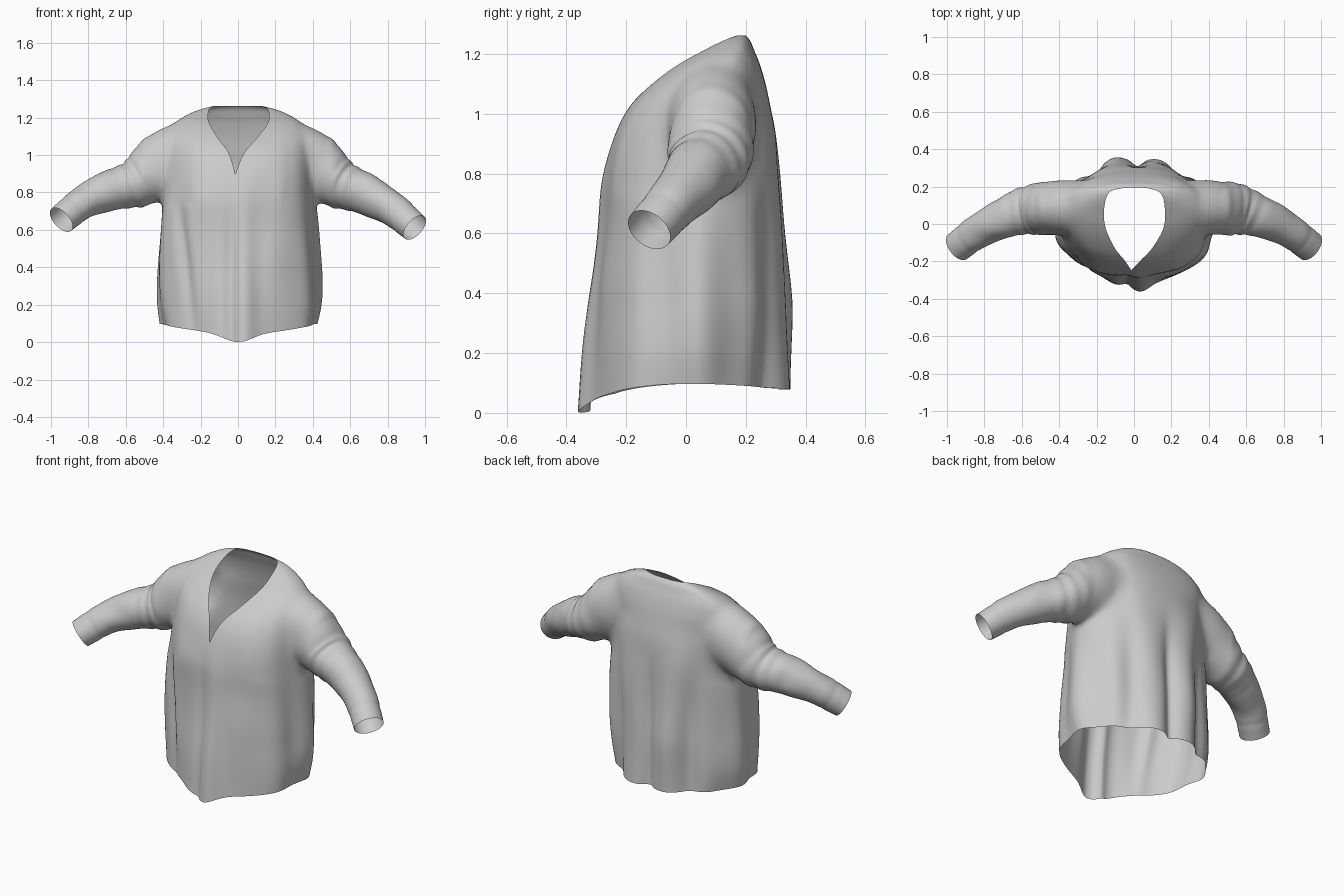
import bpy, bmesh, math
from mathutils import Vector, noise

if "Cube" in bpy.data.objects:
    bpy.data.objects.remove(bpy.data.objects["Cube"])


def spline(pts, steps):
    """Catmull-Rom interpolation of tuples of any length."""
    out = []
    n = len(pts)
    for i in range(n - 1):
        a, b, c, d = pts[max(i - 1, 0)], pts[i], pts[i + 1], pts[min(i + 2, n - 1)]
        for k in range(steps):
            t = k / steps
            out.append(tuple(0.5 * (2 * q + (r - p) * t + (2 * p - 5 * q + 4 * r - s) * t * t
                                    + (3 * q - p - 3 * r + s) * t ** 3)
                             for p, q, r, s in zip(a, b, c, d)))
    out.append(tuple(pts[-1]))
    return out


def loft(name, rings):
    """Closed solid through rings, with a fan cap at both ends."""
    bm = bmesh.new()
    rows = [[bm.verts.new(p) for p in ring] for ring in rings]
    n = len(rows[0])
    for lo, hi in zip(rows, rows[1:]):
        for i in range(n):
            bm.faces.new((lo[i], lo[(i + 1) % n], hi[(i + 1) % n], hi[i]))
    for row in (rows[0], rows[-1]):
        mid = bm.verts.new(sum((v.co for v in row), Vector()) / n)
        for i in range(n):
            bm.faces.new((row[i], row[(i + 1) % n], mid))
    bmesh.ops.recalc_face_normals(bm, faces=bm.faces)
    me = bpy.data.meshes.new(name)
    bm.to_mesh(me)
    bm.free()
    ob = bpy.data.objects.new(name, me)
    bpy.context.collection.objects.link(ob)
    return ob


def bump(x, mid, width):
    return math.exp(-((x - mid) / width) ** 2)


def ramp(v, lo, hi):
    t = min(max((v - lo) / (hi - lo), 0), 1)
    return t * t * (3 - 2 * t)


# Torso: half width, front y, back y, front z, side z, back z, squareness
LEVELS = [
    (.412, -.315, .342, .046, .097, .078, .96),
    (.430, -.305, .338, .21, .22, .21, .96),
    (.435, -.292, .334, .38, .38, .38, .96),
    (.425, -.276, .324, .60, .60, .60, .95),
    (.405, -.266, .314, .78, .78, .78, .92),
    (.390, -.240, .302, .92, .92, .92, .90),
    (.380, -.192, .283, 1.02, 1.02, 1.02, .86),
    (.375, -.115, .266, 1.10, 1.10, 1.10, .80),
    (.348, -.030, .247, 1.165, 1.165, 1.165, .80),
    (.285, .048, .229, 1.21, 1.21, 1.21, .82),
    (.205, .110, .215, 1.243, 1.243, 1.243, .82),
    (.130, .150, .200, 1.262, 1.262, 1.262, .90),
]
SIDES = 160


def torso_ring(a, yf, yb, zf, zs, zb, p):
    cy, ry = (yf + yb) / 2, (yb - yf) / 2
    ring = []
    for i in range(SIDES):
        t = math.tau * i / SIDES
        c, s = math.cos(t), math.sin(t)
        # Fuller on the right front, slimmer on the left front and back
        low = 1 - ramp(zs, .35, .95)
        q = p - .10 if (c > 0 and s < 0) else p + .06 * low
        x = a * math.copysign(abs(c) ** q, c)
        y = cy + ry * math.copysign(abs(s) ** q, s)
        z = zs + ((zb if s > 0 else zf) - zs) * s * s
        low = 1 - ramp(z, .35, .95)
        w = abs(s)
        # Hanging pleats on the back and front
        if s > 0:
            d = low * (.026 * bump(x, -.10, .07) + .018 * bump(x, .13, .07)
                       - .030 * bump(x, .02, .035) - .03 * bump(x, -.23, .05)
                       - .03 * bump(x, .26, .05))
        else:
            d = low * (.036 * bump(x, .03, .06) - .015 * bump(x, -.035, .025)
                       + .012 * bump(x, -.1, .05))
            d -= .035 * bump(x + .1 * (z - .5), -.29, .03) * bump(z, .5, .35)
            d += .012 * (bump(x, .2, .1) + bump(x, -.2, .1)) * bump(z, .78, .12)
            z -= .046 * bump(x, .0, .1) * (1 - ramp(z, .03, .3))
        d *= w
        d += .012 * low * math.sin(9 * t + 2 * z) * (1 - w)
        d += .018 * noise.noise((x * 5, y * 5 + 3, z * 2.5)) * (1 - ramp(z, .8, 1.1))
        ring.append((x + c * d, y + s * d, z))
    return ring


torso = loft("shirt", [torso_ring(*l) for l in spline(LEVELS, 8)])

# Sleeves: centre x y z, horizontal radius, vertical radius
SLEEVE = [
    (.22, .095, 1.045, .125, .135),
    (.34, .092, .990, .148, .178),
    (.44, .085, .917, .148, .163),
    (.55, .075, .842, .134, .130),
    (.70, .030, .785, .108, .107),
    (.84, -.045, .700, .089, .088),
    (.945, -.123, .612, .082, .078),
]


def sleeve_rings(side):
    path = spline(SLEEVE, 12)
    rings = []
    for i, (x, y, z, ry, rz) in enumerate(path):
        a, b = path[max(i - 1, 0)], path[min(i + 1, len(path) - 1)]
        tan = (Vector(b[:3]) - Vector(a[:3])).normalized()
        h = tan.cross(Vector((0, 0, 1))).normalized()
        v = h.cross(tan)
        lift = .042 * ramp(x, .45, .95) if side < 0 else 0
        ring = []
        for k in range(64):
            t = math.tau * k / 64
            # Elbow wrinkles, soft noise and the cuff seam
            g = .0035 * math.sin(x * 95 + 2 * math.sin(t + side)) * bump(x, .57, .08)
            p = Vector((x, y, z)) + h * math.cos(t) * ry + v * math.sin(t) * rz
            g += .008 * noise.noise(p * 8 + Vector((side, 0, 0))) * (1 - ramp(x, .8, .95))
            g -= .003 * bump(x, .885, .008)
            p += (h * math.cos(t) + v * math.sin(t)) * g
            ring.append((side * p.x, p.y, p.z + lift))
        rings.append(ring)
    return rings


sleeves = [loft("sleeve_cutter", sleeve_rings(s)) for s in (1, -1)]
cuffs = [Vector((s * .945, -.123, .612 + (.042 if s < 0 else 0))) for s in (1, -1)]

# Neck opening: plan outline of the V neck
NECK = [(-.014, -.247), (-.05, -.195), (-.105, -.125), (-.152, -.02), (-.160, .08),
        (-.135, .165), (-.07, .190), (0, .194), (.08, .190), (.145, .160),
        (.165, .08), (.158, -.02), (.100, -.125), (.035, -.195), (-.014, -.247)]
outline = spline(NECK, 6)[:-1]
neck = loft("neck_cutter", [[(x, y, z) for x, y in outline] for z in (.8, 1.5)])

# Join the parts into one skin
bpy.context.view_layer.objects.active = torso
for ob, op in [(s, 'UNION') for s in sleeves] + [(neck, 'DIFFERENCE')]:
    m = torso.modifiers.new("join", 'BOOLEAN')
    m.operation, m.object, m.solver = op, ob, 'EXACT'
    bpy.ops.object.modifier_apply(modifier=m.name)
    bpy.data.objects.remove(ob)

# Open the hem, cuffs and neck
poly = [(x * 1.004, .02 + (y - .02) * 1.004) for x, y in outline]


def inside(x, y):
    hit = False
    for (x1, y1), (x2, y2) in zip(poly, poly[1:] + poly[:1]):
        if (y1 > y) != (y2 > y) and x < x1 + (y - y1) * (x2 - x1) / (y2 - y1):
            hit = not hit
    return hit


bm = bmesh.new()
bm.from_mesh(torso.data)
gone = [f for f in bm.faces
        if f.calc_center_median().z > .7 and inside(*f.calc_center_median().xy)]
bmesh.ops.delete(bm, geom=gone, context='FACES')
caps = [v for v in bm.verts if (abs(v.co.x) < .1 and abs(v.co.y) < .1 and v.co.z < .3)
        or any((v.co - c).length < .03 for c in cuffs)]
bmesh.ops.delete(bm, geom=caps, context='VERTS')

# Soften the shoulder and armhole joins
bmesh.ops.remove_doubles(bm, dist=.004,
                         verts=[v for v in bm.verts if .2 < abs(v.co.x) < .55])
for i in range(36):
    soft = [v for v in bm.verts if .23 + .001 * i < abs(v.co.x) < .51 - .001 * i
            and v.co.z > .70 + .001 * i + .2 * max(0, .38 - abs(v.co.x))]
    bmesh.ops.smooth_vert(bm, verts=soft, factor=.5,
                          use_axis_x=True, use_axis_y=True, use_axis_z=True)
bm.to_mesh(torso.data)
bm.free()

torso.select_set(True)
bpy.ops.object.shade_smooth_by_angle(angle=math.radians(60))
